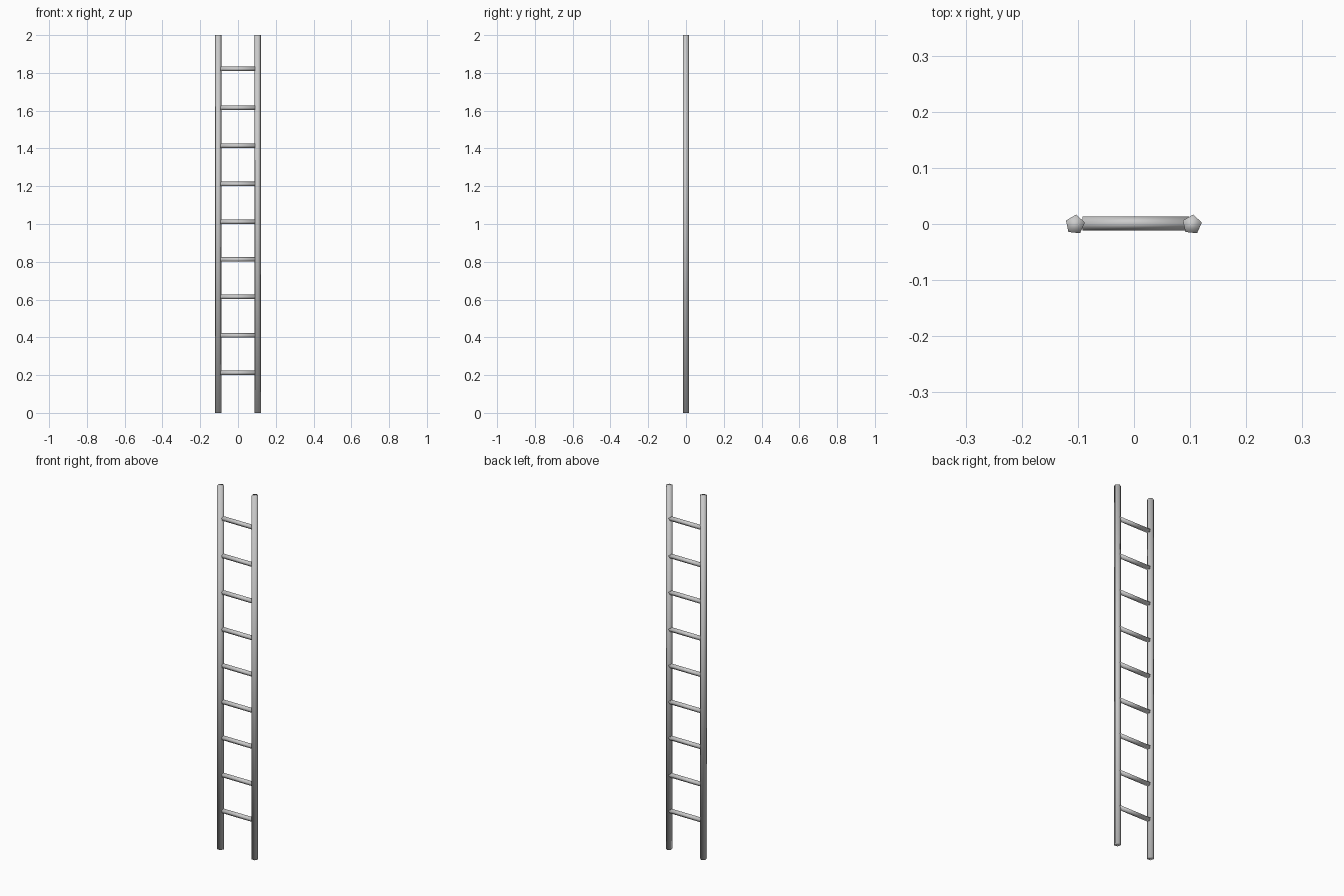
import bpy
import math

if "Cube" in bpy.data.objects:
    bpy.data.objects.remove(bpy.data.objects["Cube"])

SIDES = 5


def rod(name, radius, length, location, rotation=(0, 0, 0), roll=0.0):
    """Five-sided smooth-shaded pole, its length along local z."""
    bpy.ops.mesh.primitive_cylinder_add(vertices=SIDES, radius=radius, depth=length,
                                        location=location, rotation=rotation)
    ob = bpy.context.object
    ob.name = name
    # spin the pentagon about the pole's own axis
    for v in ob.data.vertices:
        x, y = v.co.x, v.co.y
        v.co.x = x * math.cos(roll) - y * math.sin(roll)
        v.co.y = x * math.sin(roll) + y * math.cos(roll)
    ob.data.shade_smooth()
    return ob


# two upright rails
for side, x in (("left", -0.105), ("right", 0.1035)):
    rod(f"{side}_rail", 0.0178, 2.0, (x, -0.001, 1.0), roll=math.radians(-6))

# nine rungs, slightly unevenly spaced, ends sunk into the rails
heights = (0.212, 0.409, 0.614, 0.812, 1.011, 1.211, 1.414, 1.615, 1.821)
for i, z in enumerate(heights):
    rod(f"rung_{i + 1}", 0.0128, 0.19, (0.003, 0.001, z),
        rotation=(math.pi / 2, 0, math.pi / 2))
